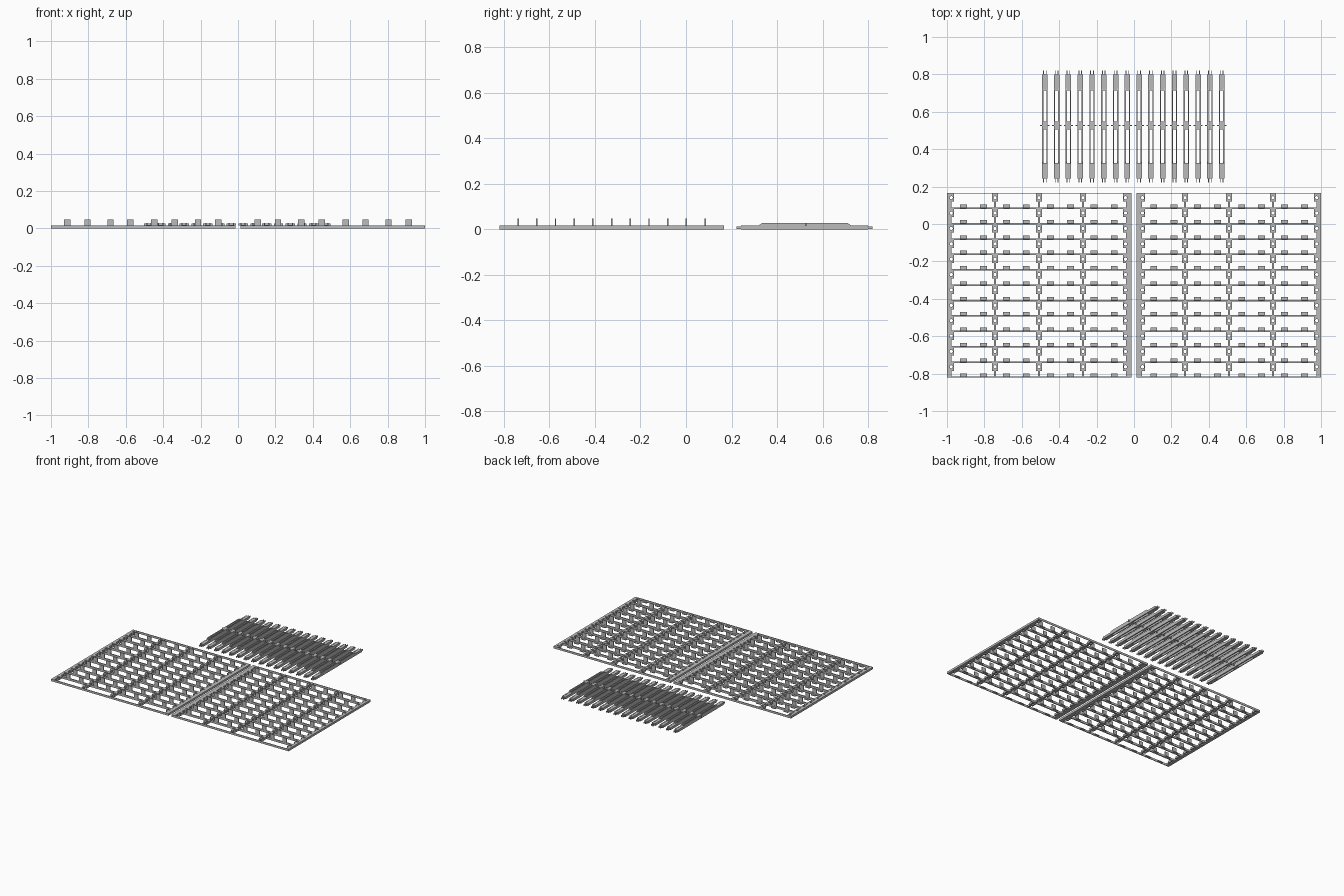
import bpy, bmesh, math
from mathutils import Matrix

if "Cube" in bpy.data.objects:
    bpy.data.objects.remove(bpy.data.objects["Cube"], do_unlink=True)

grey = bpy.data.materials.new("plain grey")
grey.use_nodes = True
grey.diffuse_color = (0.5, 0.5, 0.5, 1)
grey.node_tree.nodes["Principled BSDF"].inputs["Base Color"].default_value = (0.5, 0.5, 0.5, 1)


def box(bm, x0, x1, y0, y1, z0, z1):
    m = Matrix.Translation(((x0 + x1) / 2, (y0 + y1) / 2, (z0 + z1) / 2))
    bmesh.ops.create_cube(bm, size=1, matrix=m @ Matrix.Diagonal((x1 - x0, y1 - y0, z1 - z0, 1)))


def boss(bm, x, y, w, d, r, h):
    """Rectangular block with a round through hole."""
    loops = []
    for z in (0, h):
        outer, inner = [], []
        for k in range(8):
            a = k * math.pi / 4
            c, s = math.cos(a), math.sin(a)
            outer.append(bm.verts.new((x + round(c) * w / 2, y + round(s) * d / 2, z)))
            inner.append(bm.verts.new((x + c * r, y + s * r, z)))
        loops.append((outer, inner))
    (bo, bi), (to, ti) = loops
    for k in range(8):
        n = (k + 1) % 8
        bm.faces.new((to[k], to[n], ti[n], ti[k]))
        bm.faces.new((bo[n], bo[k], bi[k], bi[n]))
        bm.faces.new((bo[k], bo[n], to[n], to[k]))
        bm.faces.new((bi[n], bi[k], ti[k], ti[n]))


def prism(bm, profile, x0, x1):
    """Side profile of (y, z) points extruded along x."""
    a = [bm.verts.new((x0, y, z)) for y, z in profile]
    b = [bm.verts.new((x1, y, z)) for y, z in profile]
    bm.faces.new(a)
    bm.faces.new(b[::-1])
    for k in range(len(a)):
        n = (k + 1) % len(a)
        bm.faces.new((a[k], b[k], b[n], a[n]))


def finish(bm, name):
    bmesh.ops.recalc_face_normals(bm, faces=bm.faces)
    me = bpy.data.meshes.new(name)
    bm.to_mesh(me)
    bm.free()
    me.materials.append(grey)
    ob = bpy.data.objects.new(name, me)
    bpy.context.collection.objects.link(ob)
    return ob


# Grid panel dimensions
H, BACK, FRONT, ROWS = 0.016, 0.166, -0.82, 12
PITCH = (BACK - FRONT) / ROWS
INNER, OUTER, BAR = 0.0125, 1.0, 0.008
RIBS = (0.273, 0.508, 0.743)
TABS = (0.105, 0.214, 0.339, 0.447, 0.576, 0.682, 0.805, 0.912)


def panel_frame():
    bm = bmesh.new()
    # side walls and cross bars
    box(bm, INNER, 0.033, FRONT, BACK, 0, H)
    box(bm, 0.99, OUTER, FRONT, BACK, 0, H)
    for i in range(ROWS + 1):
        y = BACK - i * PITCH
        y0 = max(y - BAR / 2, FRONT)
        y1 = min(y + BAR / 2, BACK)
        box(bm, 0.033, 0.99, y0, y1, 0, H)
    # screw bosses with ribs and wall fillers between them
    depth = 0.043
    for i in range(ROWS):
        top = BACK - i * PITCH - BAR / 2
        low, bottom = top - depth, BACK - (i + 1) * PITCH + BAR / 2
        for x in RIBS:
            boss(bm, x, top - depth / 2, 0.032, depth, 0.009, H)
            box(bm, x - 0.005, x + 0.005, bottom, low, 0, H)
        boss(bm, 0.0455, top - depth / 2, 0.027, depth, 0.009, H)
        boss(bm, 0.977, top - depth / 2, 0.027, depth, 0.009, H)
        box(bm, 0.033, 0.043, bottom, low, 0, H)
        box(bm, 0.976, 0.99, bottom, low, 0, H)
    return finish(bm, "left_panel_frame")


def panel_clips():
    bm = bmesh.new()
    for i in range(1, ROWS + 1):
        y = BACK - i * PITCH
        for x in TABS:
            box(bm, x - 0.018, x + 0.018, y, y + 0.02, 0, 0.006)
            if i < ROWS:
                box(bm, x - 0.017, x + 0.017, y - 0.003, y + 0.003, H, 0.048)
    return finish(bm, "left_panel_clips")


# Build one panel and mirror it to the other side
for ob in (panel_frame(), panel_clips()):
    me = ob.data.copy()
    me.transform(Matrix.Scale(-1, 4, (1, 0, 0)))
    me.flip_normals()
    twin = bpy.data.objects.new(ob.name.replace("left", "right"), me)
    bpy.context.collection.objects.link(twin)


# Loose connecting strips
def strip_mesh():
    bm = bmesh.new()
    rail = [(0.242, 0), (0.8, 0), (0.8, 0.018), (0.725, 0.018),
            (0.71, 0.028), (0.335, 0.028), (0.32, 0.018), (0.242, 0.018)]
    for s in (-1, 1):
        x0, x1 = sorted((s * 0.008, s * 0.0145))
        prism(bm, rail, x0, x1)
        # end prongs and centre pin
        p0, p1 = sorted((s * 0.005, s * 0.0095))
        box(bm, p0, p1, 0.223, 0.242, 0.002, 0.013)
        box(bm, p0, p1, 0.8, 0.82, 0.002, 0.013)
        q0, q1 = sorted((s * 0.0145, s * 0.025))
        box(bm, q0, q1, 0.523, 0.53, 0.015, 0.027)
    # solid webs at the ends and middle
    box(bm, -0.008, 0.008, 0.242, 0.325, 0, 0.017)
    box(bm, -0.008, 0.008, 0.715, 0.8, 0, 0.017)
    box(bm, -0.008, 0.008, 0.505, 0.548, 0, 0.027)
    return bm


first = finish(strip_mesh(), "connector_strip_1")
first.location.x = -0.4765
for i in range(1, 16):
    ob = bpy.data.objects.new(f"connector_strip_{i + 1}", first.data)
    ob.location.x = -0.4765 + i * 0.063
    bpy.context.collection.objects.link(ob)
